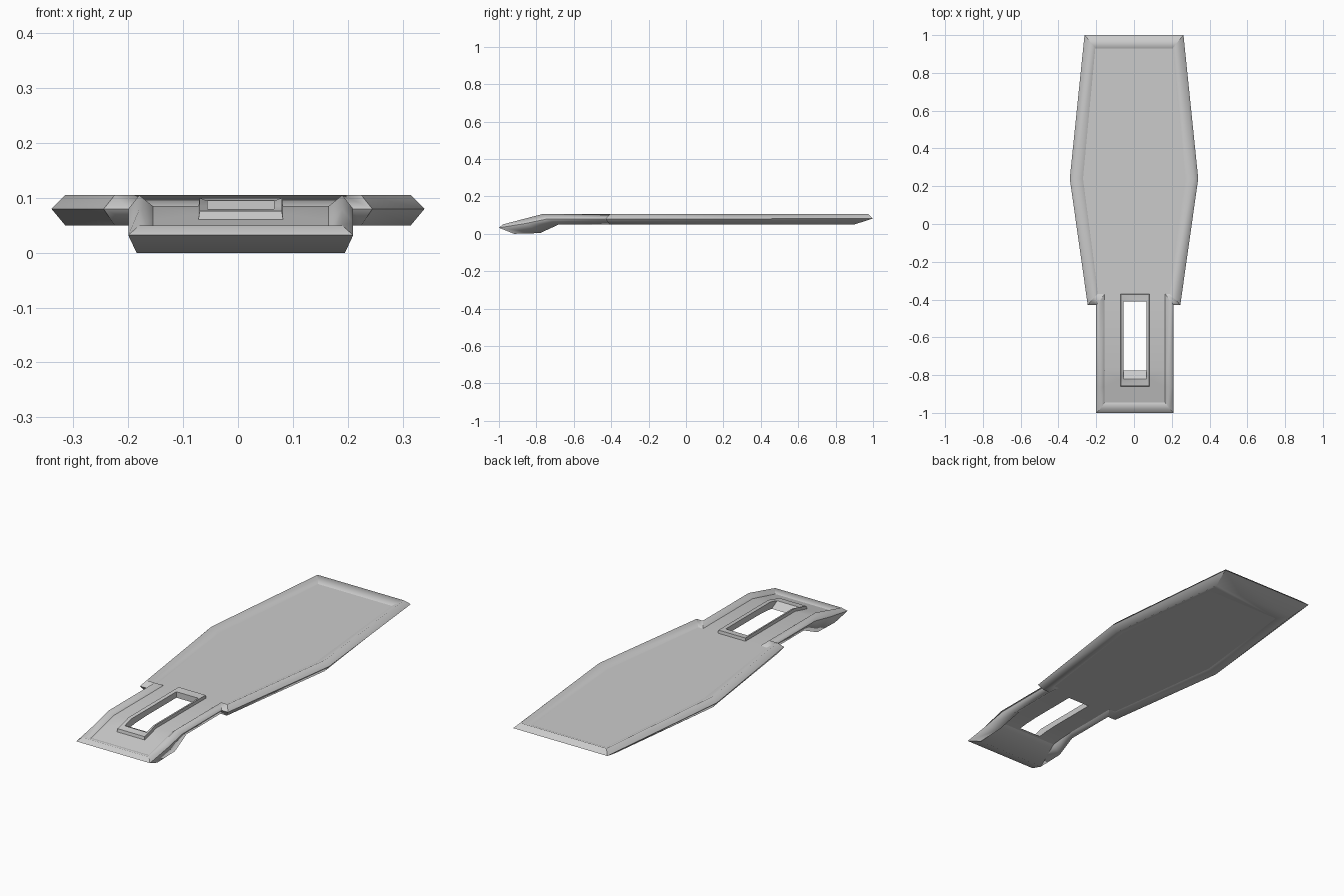
import bpy, bmesh, math

if "Cube" in bpy.data.objects:
    bpy.data.objects.remove(bpy.data.objects["Cube"])

bm = bmesh.new()
NECK_SHIFT = 0.005  # neck sits slightly right of centre


def ring(points, neck_from):
    """Mirrored vertices for half a contour: right side and left side lists."""
    sides = []
    for s in (1, -1):
        sides.append([bm.verts.new((s * x + (NECK_SHIFT if i >= neck_from else 0), y, z))
                      for i, (x, y, z) in enumerate(points)])
    return sides


def loop(r):
    return r[0] + r[1][::-1]


def bridge(a, b):
    a, b = loop(a), loop(b)
    n = len(a)
    for i in range(n):
        j = (i + 1) % n
        bm.faces.new((a[i], a[j], b[j], b[i]))


def panel(inner, slot):
    """Flat field between the border and the slot."""
    (i, k), (s, t) = inner, slot
    bm.faces.new(i[:4] + [s[0], t[0]] + k[:4][::-1])
    for a, b in ((i, s), (k, t)):
        for n in range(3):
            bm.faces.new((a[n + 3], a[n + 4], b[n + 1], b[n]))
    bm.faces.new((i[6], k[6], t[3], s[3]))


# Border contours, from underside to top: back, widest, shoulder x2, neck bends, front
under_inner = ring([(.205, .82, .065), (.27, .24, .065), (.19, -.37, .065), (.16, -.37, .065),
                    (.16, -.66, .065), (.16, -.73, .062), (.16, -.79, .055)], 3)
under_ridge = ring([(.235, .9, .05), (.315, .24, .05), (.225, -.41, .05), (.185, -.41, .05),
                    (.185, -.68, .05), (.19, -.78, .004), (.19, -.92, 0)], 3)
outer = ring([(.262, 1, .082), (.34, .24, .08), (.245, -.43, .08), (.205, -.43, .08),
              (.205, -.74, .08), (.205, -.86, .055), (.205, -1, .032)], 3)
top_ridge = ring([(.24, .975, .105), (.315, .24, .105), (.225, -.405, .105), (.185, -.405, .105),
                  (.185, -.77, .105), (.185, -.87, .079), (.185, -.98, .05)], 3)
top_inner = ring([(.205, .93, .085), (.27, .24, .085), (.19, -.37, .085), (.16, -.37, .085),
                  (.16, -.765, .085), (.16, -.86, .061), (.16, -.945, .04)], 3)

# Slot contours: raised frame on top, through walls to the underside
slot_base = ring([(.077, -.37, .085), (.077, -.765, .085), (.077, -.82, .071), (.077, -.86, .061)], 0)
slot_crest = ring([(.075, -.372, .1), (.075, -.768, .1), (.075, -.82, .086), (.075, -.857, .076)], 0)
slot_lip = ring([(.061, -.41, .095), (.061, -.765, .095), (.061, -.8, .086), (.061, -.82, .08)], 0)
slot_under = ring([(.061, -.41, .065), (.061, -.66, .065), (.061, -.73, .062), (.061, -.775, .057)], 0)

for a, b in ((under_inner, under_ridge), (under_ridge, outer), (outer, top_ridge),
             (top_ridge, top_inner), (slot_base, slot_crest), (slot_crest, slot_lip),
             (slot_lip, slot_under)):
    bridge(a, b)
panel(top_inner, slot_base)
panel(under_inner, slot_under)
bmesh.ops.recalc_face_normals(bm, faces=bm.faces[:])

# Rounded shading across the border ridges, crisp edges elsewhere
soft = set(loop(top_ridge)) | set(loop(under_ridge))
for f in bm.faces:
    f.smooth = True
for e in bm.edges:
    on_ridge = e.verts[0] in soft and e.verts[1] in soft
    e.smooth = on_ridge or e.calc_face_angle(0) < math.radians(30)
for r in (top_inner, under_inner):
    ids = set(loop(r))
    for e in bm.edges:
        if e.verts[0] in ids and e.verts[1] in ids:
            e.smooth = False

mesh = bpy.data.meshes.new("slotted_plate")
bm.to_mesh(mesh)
bm.free()
bpy.context.collection.objects.link(bpy.data.objects.new("slotted_plate", mesh))
